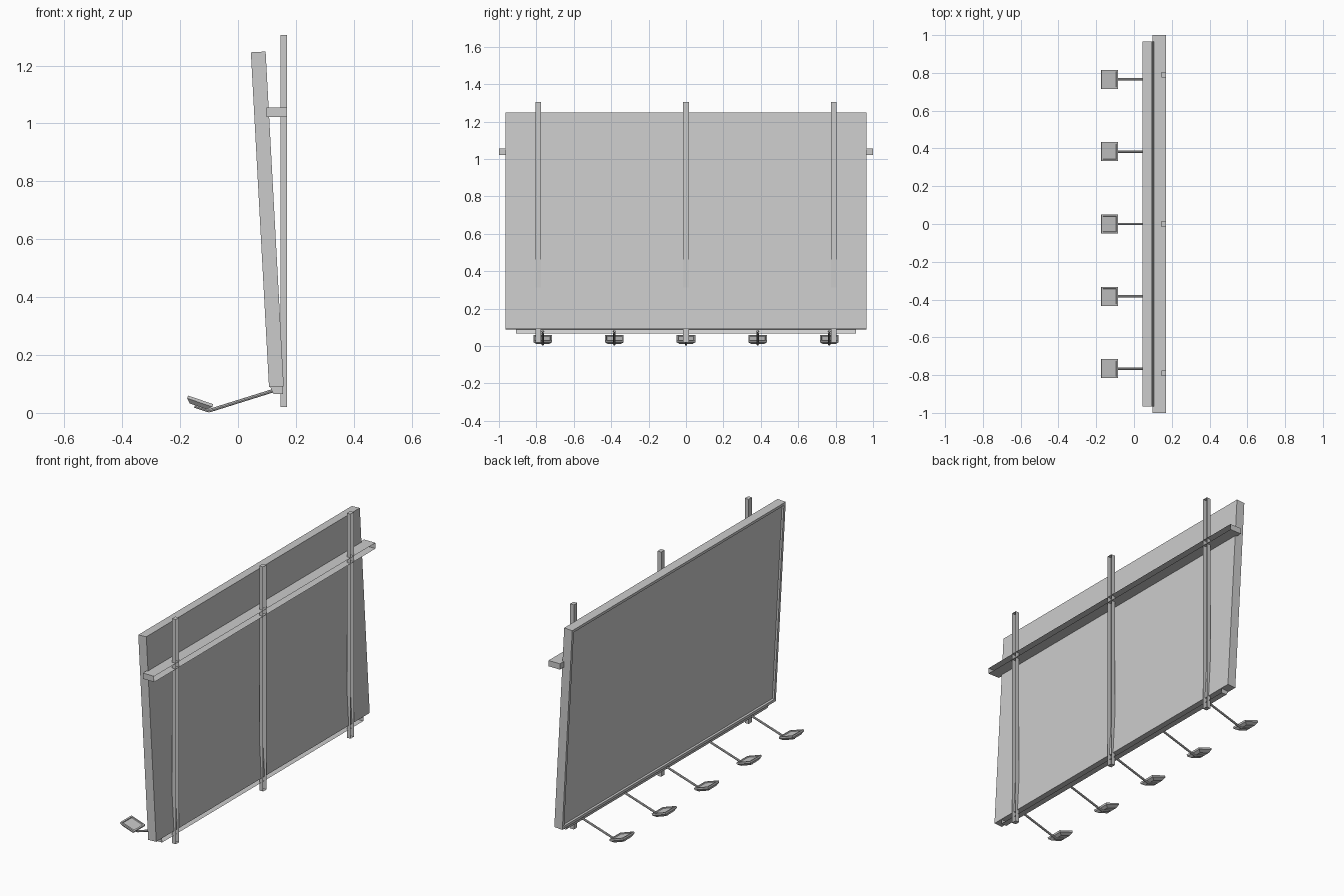
import bpy
import bmesh
import math
from mathutils import Matrix, Vector

cube = bpy.data.objects.get("Cube")
if cube:
    bpy.data.objects.remove(cube, do_unlink=True)

grey = bpy.data.materials.new("plain grey")
grey.use_nodes = True
colour = (0.6, 0.6, 0.6, 1)
grey.diffuse_color = colour
grey.node_tree.nodes["Principled BSDF"].inputs["Base Color"].default_value = colour


def finish(name, bm):
    """Turn a bmesh into a named, coloured object."""
    mesh = bpy.data.meshes.new(name)
    bm.to_mesh(mesh)
    bm.free()
    mesh.materials.append(grey)
    obj = bpy.data.objects.new(name, mesh)
    bpy.context.collection.objects.link(obj)
    return obj


def box(bm, low, high):
    """Add a box between two corners and return its vertices."""
    low, high = Vector(low), Vector(high)
    verts = bmesh.ops.create_cube(bm, size=1)["verts"]
    bmesh.ops.scale(bm, vec=high - low, verts=verts)
    bmesh.ops.translate(bm, vec=(low + high) / 2, verts=verts)
    return verts


def channel(name, low, high):
    """A sheet-metal channel, open towards the rear (+x)."""
    bm = bmesh.new()
    box(bm, low, high)
    bm.normal_update()
    rear = [f for f in bm.faces if f.normal.x > 0.9]
    bmesh.ops.delete(bm, geom=rear, context="FACES_ONLY")
    return finish(name, bm)


def rod(bm, start, end, radius):
    """Add an eight-sided rod between two points."""
    start, end = Vector(start), Vector(end)
    axis = end - start
    turn = axis.to_track_quat("Z", "Y").to_matrix().to_4x4()
    bmesh.ops.create_cone(bm, cap_ends=True, segments=8, radius1=radius,
                          radius2=radius, depth=axis.length,
                          matrix=Matrix.Translation((start + end) / 2) @ turn)


# Leaning display panel with a recessed face inside a narrow frame
bm = bmesh.new()
box(bm, (-0.051, -0.965, 0), (0, 0.965, 1.158))
bm.normal_update()
face = [f for f in bm.faces if f.normal.x < -0.9]
bmesh.ops.inset_region(bm, faces=face, thickness=0.022, depth=0)
bmesh.ops.inset_region(bm, faces=face, thickness=0.004, depth=-0.01)
lean = Matrix.Translation((0.158, 0, 0.092)) @ Matrix.Rotation(math.radians(-3.1), 4, "Y")
bm.transform(lean)
finish("display_panel", bm)

# Upright posts and the long brace behind the panel
for label, y in (("right", -0.79), ("middle", 0), ("left", 0.79)):
    channel(label + "_post", (0.146, y - 0.015, 0.02), (0.17, y + 0.015, 1.305))
channel("rear_brace", (0.098, -1, 1.022), (0.17, 1, 1.055))

# Bottom rail, tapering towards its lower front edge
rail = channel("bottom_rail", (0.11, -0.91, 0.066), (0.156, 0.91, 0.092))
for v in rail.data.vertices:
    if v.co.x < 0.13 and v.co.z < 0.08:
        v.co.x += 0.012

# Floodlights on bent arms
for number in range(5):
    y = (number - 2) * 0.383

    bm = bmesh.new()
    elbow = (-0.1, y, 0.0075)
    rod(bm, (0.135, y, 0.081), elbow, 0.006)
    rod(bm, elbow, (-0.15, y, 0.024), 0.006)
    finish("lamp_arm_%d" % (number + 1), bm)

    # Lamp head: tapered housing, shallow rim and recessed glass
    bm = bmesh.new()
    verts = box(bm, (-0.046, -0.05, -0.01), (0.046, 0.05, 0))
    bm.normal_update()
    bottom = [f for f in bm.faces if f.normal.z < -0.9]
    bmesh.ops.inset_region(bm, faces=bottom, thickness=0.02, depth=0.014)
    top = [f for f in bm.faces if f.normal.z > 0.9]
    bmesh.ops.inset_region(bm, faces=top, thickness=0.012, depth=0)
    bmesh.ops.inset_region(bm, faces=top, thickness=0.002, depth=-0.005)
    tilt = Matrix.Rotation(math.radians(19), 4, "Y")
    bm.transform(Matrix.Translation((-0.129, y, 0.045)) @ tilt)
    finish("lamp_head_%d" % (number + 1), bm)
